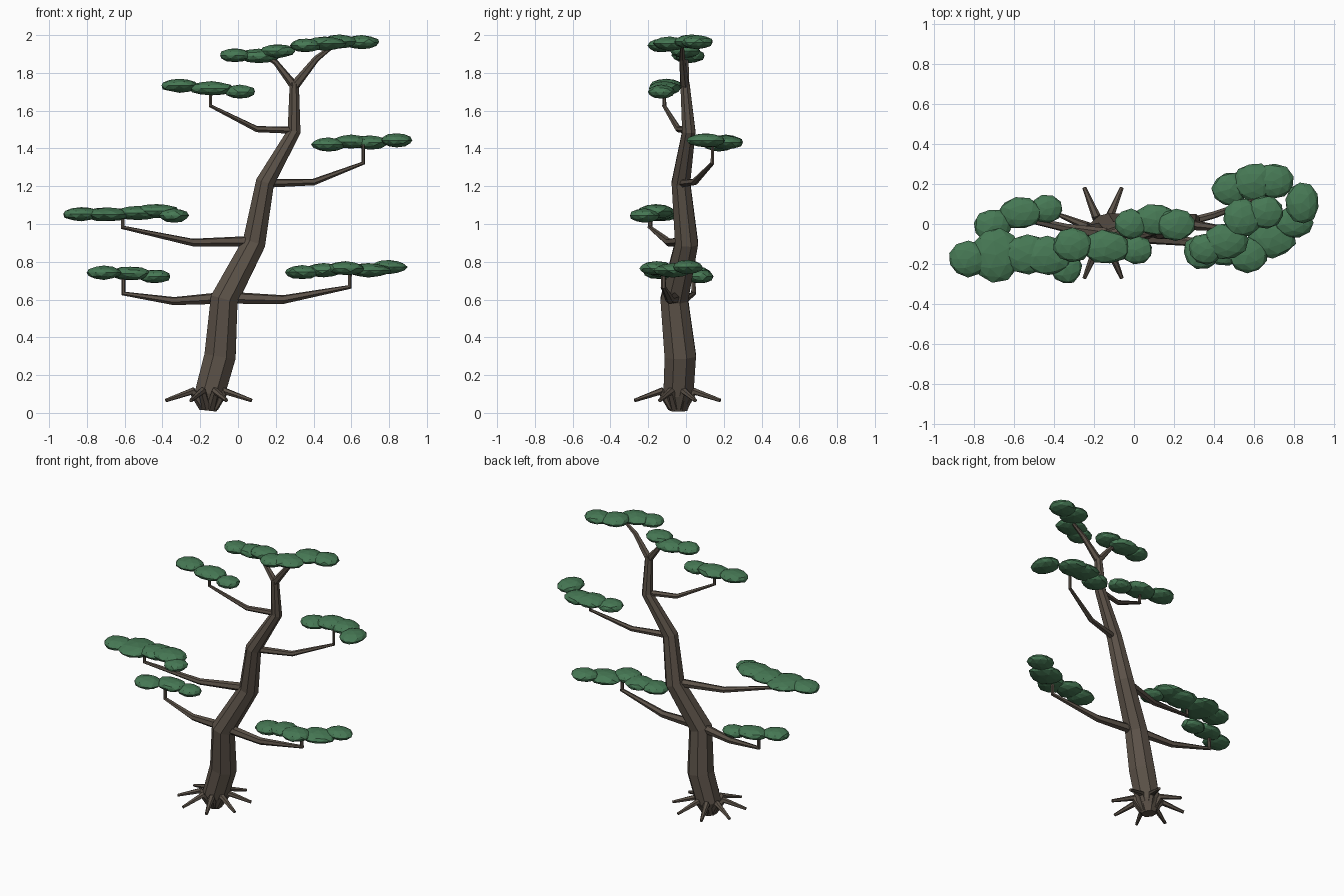
import bpy, bmesh, math, random
from mathutils import Vector, Matrix

random.seed(4)


def material(name, color):
    m = bpy.data.materials.new(name)
    m.diffuse_color = (*color, 1)
    return m


bark = material("bark", (0.105, 0.083, 0.064))
leaf = material("foliage", (0.062, 0.19, 0.09))


def finish(bm, name, mat):
    bmesh.ops.recalc_face_normals(bm, faces=bm.faces)
    me = bpy.data.meshes.new(name)
    bm.to_mesh(me)
    bm.free()
    me.materials.append(mat)
    ob = bpy.data.objects.new(name, me)
    bpy.context.collection.objects.link(ob)
    return ob


def tube(bm, path, sides):
    """Tapered faceted tube; path holds (x, y, z, radius)."""
    pts = [Vector(p[:3]) for p in path]
    n = len(pts)
    rings, prev, side = [], None, None
    for i, p in enumerate(pts):
        t = Vector()
        if i > 0:
            t += (p - pts[i - 1]).normalized()
        if i < n - 1:
            t += (pts[i + 1] - p).normalized()
        t.normalize()
        if prev is None:
            side = t.orthogonal().normalized()
        else:
            side = prev.rotation_difference(t) @ side
        prev = t
        other = t.cross(side)
        ring = []
        for k in range(sides):
            a = 2 * math.pi * (k + 0.5) / sides
            ring.append(bm.verts.new(p + path[i][3] * (side * math.cos(a) + other * math.sin(a))))
        rings.append(ring)
    for a, b in zip(rings, rings[1:]):
        for k in range(sides):
            j = (k + 1) % sides
            bm.faces.new((a[k], a[j], b[j], b[k]))
    bm.faces.new(rings[0])
    bm.faces.new(rings[-1])


def limb(name, path, sides=6):
    bm = bmesh.new()
    tube(bm, path, sides)
    return finish(bm, name, bark)


def pad(name, blobs):
    """Cloud of flattened low-poly balls; blobs hold (x, y, z, rx, ry)."""
    bm = bmesh.new()
    for x, y, z, rx, ry in blobs:
        m = (Matrix.Translation((x, y, z))
             @ Matrix.Diagonal((rx, ry, 0.037, 1))
             @ Matrix.Rotation(random.uniform(0, 6.28), 4, 'Z'))
        made = bmesh.ops.create_icosphere(bm, subdivisions=2, radius=1, matrix=m)
        for v in made["verts"]:
            c = Vector((x, y, z))
            v.co = c + (v.co - c) * random.uniform(0.95, 1.05)
    return finish(bm, name, leaf)


# Leaning, zig-zag trunk
limb("trunk", [(-0.16, -0.04, 0.012, 0.05), (-0.15, -0.04, 0.10, 0.086),
               (-0.095, -0.03, 0.30, 0.09), (-0.073, -0.062, 0.60, 0.079),
               (0.085, 0.003, 0.90, 0.066), (0.143, -0.027, 1.22, 0.053),
               (0.297, 0.015, 1.49, 0.038), (0.298, -0.006, 1.75, 0.026)], 8)

# Surface roots arching out around the base
bm = bmesh.new()
for i in range(8):
    a = math.radians(22.5 + 45 * i)
    tube(bm, [(-0.155 + r * math.cos(a), -0.045 + r * math.sin(a), z, w)
              for r, z, w in ((0.03, 0.03, 0.026), (0.095, 0.115, 0.022), (0.245, 0.066, 0.01))], 6)
finish(bm, "roots", bark)

# Branches, each ending in an upturned twig
limb("branch_low_left", [(-0.06, -0.06, 0.61, 0.033), (-0.34, -0.02, 0.592, 0.022),
                         (-0.606, 0.04, 0.632, 0.014), (-0.606, 0.04, 0.73, 0.011)])
limb("branch_low_right", [(-0.06, -0.06, 0.61, 0.033), (0.24, -0.085, 0.60, 0.024),
                          (0.592, -0.12, 0.667, 0.014), (0.592, -0.12, 0.75, 0.011)])
limb("branch_mid_left", [(0.08, 0.0, 0.908, 0.03), (-0.24, -0.09, 0.902, 0.021),
                         (-0.61, -0.19, 0.982, 0.013), (-0.61, -0.19, 1.05, 0.01)])
limb("branch_mid_right", [(0.14, -0.025, 1.215, 0.024), (0.40, 0.045, 1.222, 0.018),
                          (0.662, 0.14, 1.322, 0.011), (0.662, 0.14, 1.42, 0.009)])
limb("branch_high_left", [(0.29, 0.01, 1.497, 0.02), (0.10, -0.04, 1.502, 0.017),
                          (-0.145, -0.115, 1.625, 0.011), (-0.145, -0.115, 1.71, 0.009)])
limb("fork_left", [(0.298, -0.006, 1.73, 0.024), (0.20, 0.0, 1.855, 0.015), (0.15, 0.0, 1.885, 0.01)])
limb("fork_right", [(0.298, -0.006, 1.73, 0.026), (0.415, -0.02, 1.875, 0.017), (0.50, -0.02, 1.94, 0.01)])

# Foliage pads
pad("pad_low_left", [(-0.44, 0.075, 0.722, 0.085, 0.07), (-0.57, 0.055, 0.738, 0.11, 0.08),
                     (-0.71, -0.01, 0.742, 0.095, 0.085)])
pad("pad_low_right", [(0.34, -0.14, 0.745, 0.095, 0.085), (0.455, -0.12, 0.755, 0.10, 0.09),
                      (0.57, -0.155, 0.765, 0.10, 0.09), (0.69, -0.07, 0.755, 0.12, 0.10),
                      (0.80, 0.01, 0.772, 0.095, 0.08)])
pad("pad_mid_left", [(-0.83, -0.175, 1.053, 0.10, 0.09), (-0.69, -0.155, 1.05, 0.125, 0.135),
                     (-0.53, -0.15, 1.058, 0.13, 0.10), (-0.43, -0.16, 1.068, 0.12, 0.10),
                     (-0.34, -0.22, 1.045, 0.08, 0.08)])
pad("pad_mid_right", [(0.48, 0.175, 1.42, 0.09, 0.085), (0.60, 0.21, 1.435, 0.10, 0.095),
                      (0.70, 0.215, 1.432, 0.10, 0.09), (0.84, 0.105, 1.443, 0.085, 0.105)])
pad("pad_high_left", [(-0.31, -0.105, 1.733, 0.10, 0.085), (-0.14, -0.115, 1.718, 0.12, 0.085),
                      (0.01, -0.13, 1.70, 0.085, 0.07)])
pad("pad_top_left", [(-0.015, 0.0, 1.893, 0.085, 0.075), (0.11, 0.02, 1.89, 0.115, 0.08),
                     (0.21, -0.005, 1.915, 0.095, 0.08)])
pad("pad_top_right", [(0.36, -0.125, 1.945, 0.085, 0.08), (0.46, -0.085, 1.955, 0.11, 0.09),
                      (0.54, 0.03, 1.965, 0.095, 0.095), (0.655, 0.06, 1.962, 0.095, 0.085)])
